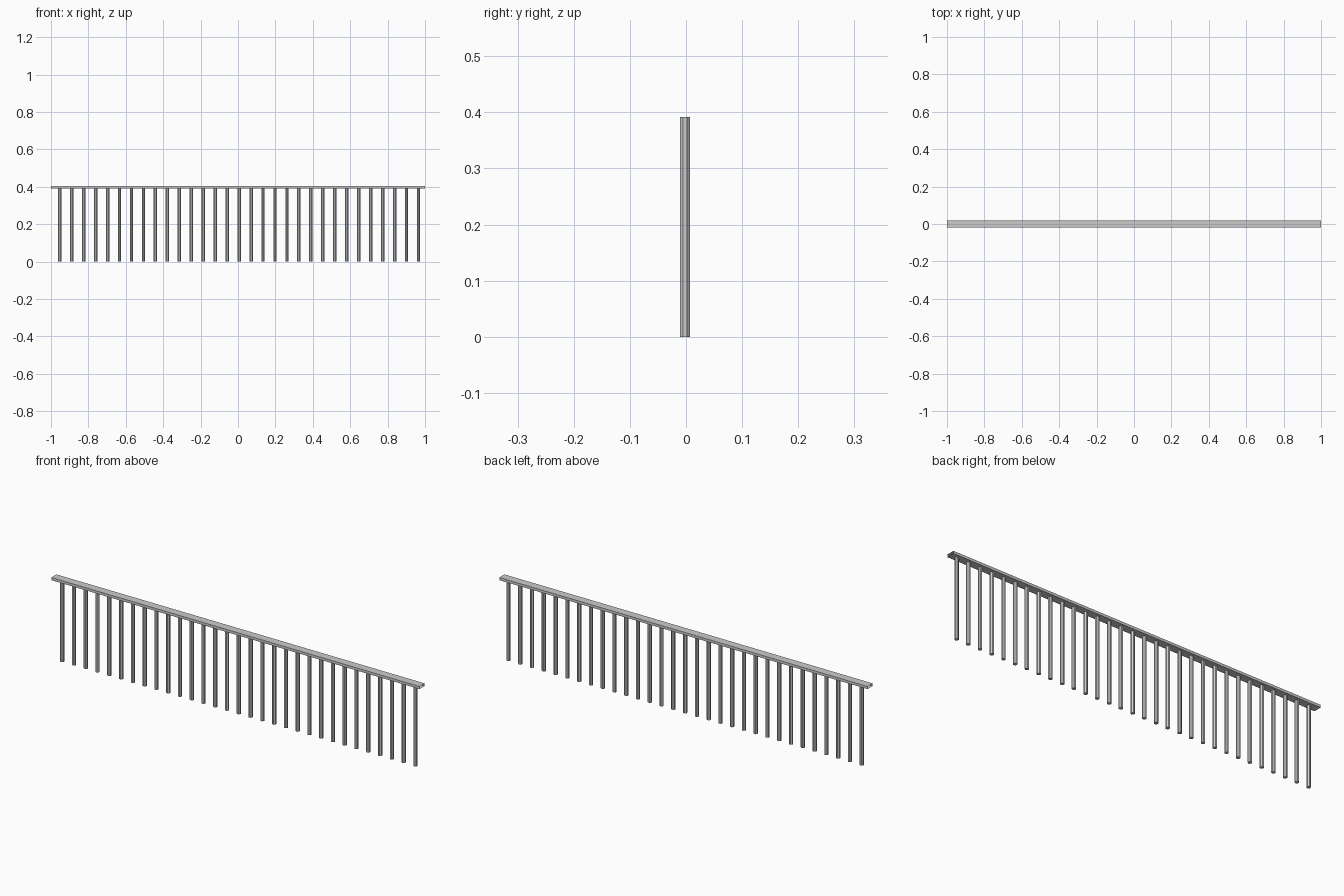
import bpy, bmesh, math
from mathutils import Matrix

if "Cube" in bpy.data.objects:
    bpy.data.objects.remove(bpy.data.objects["Cube"])


def make_object(name, bm):
    bmesh.ops.recalc_face_normals(bm, faces=bm.faces)
    mesh = bpy.data.meshes.new(name)
    bm.to_mesh(mesh)
    bm.free()
    obj = bpy.data.objects.new(name, mesh)
    bpy.context.collection.objects.link(obj)
    return obj


# Handrail: flat rectangular sleeve, open at both ends
Z_LOW, Z_HIGH = 0.392, 0.405
bm = bmesh.new()
bmesh.ops.create_cube(bm, size=1, matrix=Matrix.Translation((0, 0, (Z_LOW + Z_HIGH) / 2))
                      @ Matrix.Diagonal((2.0, 0.04, Z_HIGH - Z_LOW, 1)))
ends = [f for f in bm.faces if abs(f.normal.x) > 0.9]
bmesh.ops.delete(bm, geom=ends, context='FACES_ONLY')
make_object("handrail", bm)

# Balusters: evenly spaced octagonal rods
COUNT, FIRST, LAST = 31, -0.953, 0.965
RADIUS = 0.009 / math.cos(math.pi / 8)
bm = bmesh.new()
for i in range(COUNT):
    x = FIRST + (LAST - FIRST) * i / (COUNT - 1)
    bmesh.ops.create_cone(bm, cap_ends=True, segments=8, radius1=RADIUS, radius2=RADIUS,
                          depth=Z_LOW,
                          matrix=Matrix.Translation((x, -0.002, Z_LOW / 2))
                          @ Matrix.Rotation(math.pi / 8, 4, 'Z'))
make_object("balusters", bm)
